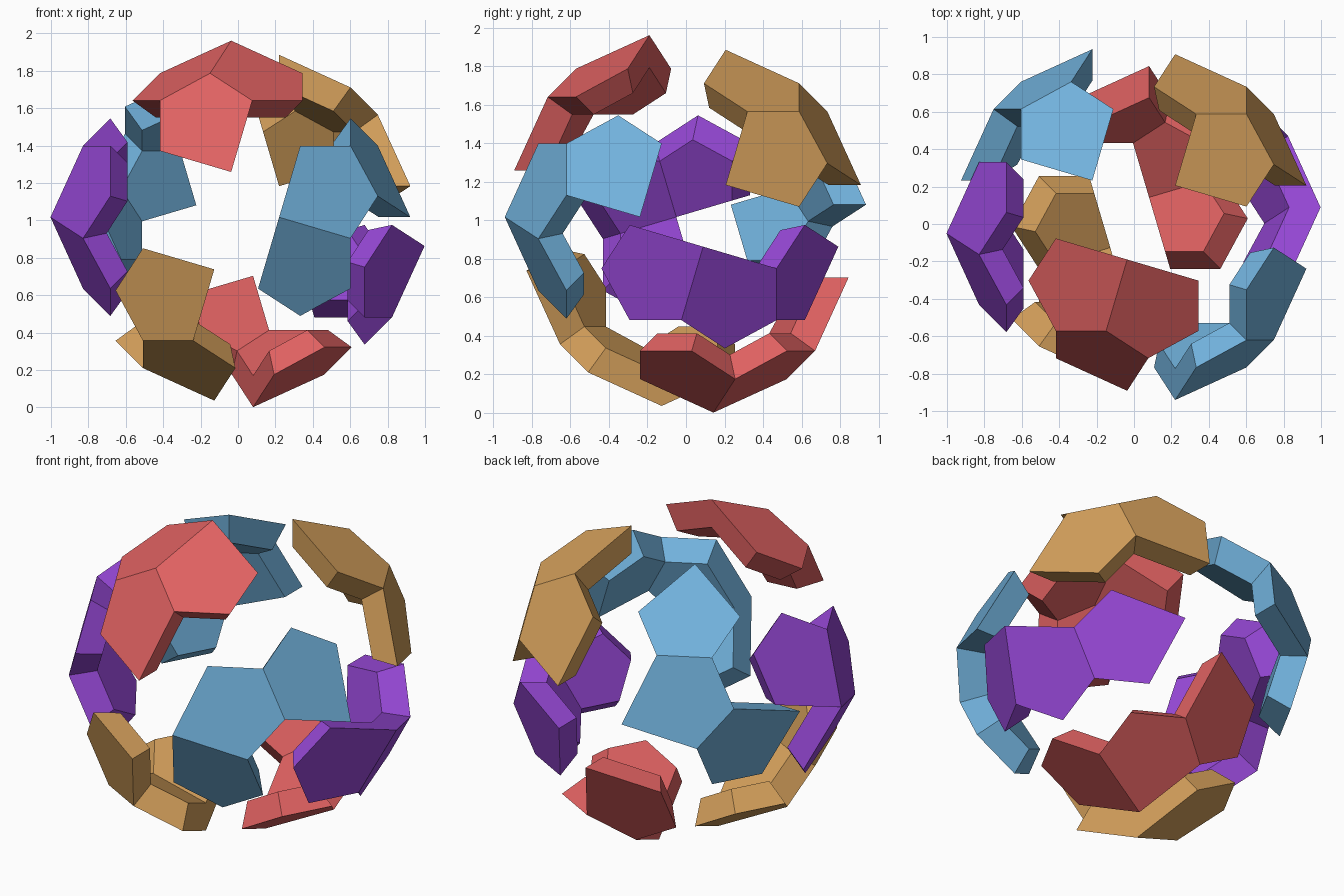
import bpy, bmesh, math
from itertools import product
from mathutils import Vector

if "Cube" in bpy.data.objects:
    bpy.data.objects.remove(bpy.data.objects["Cube"])

T = 1.8392868          # tribonacci constant, fixes the pentagon shape
SCALE = 0.1128         # size of the closed shell
SPREAD = 0.0585        # how far pieces move outwards
INNER = 0.76           # inner surface relative to outer
CENTRE = Vector((0.022, 0.008, 0.985))


def material(name, rgb):
    m = bpy.data.materials.new(name)
    m.diffuse_color = (*rgb, 1)
    m.use_nodes = True
    m.node_tree.nodes["Principled BSDF"].inputs["Base Color"].default_value = m.diffuse_color
    return m


RED = material("red", (0.74, 0.12, 0.12))
BLUE = material("sky blue", (0.165, 0.44, 0.71))
PURPLE = material("purple", (0.31, 0.065, 0.68))
TAN = material("tan", (0.66, 0.35, 0.105))

# Corner points of the 24-sided shell
corners = [Vector(s) * T**2 for s in product((1, -1), repeat=3)]
for a in range(3):
    for sign in (1, -1):
        v = Vector((0, 0, 0))
        v[a] = sign * T**3
        corners.append(v)
    for s in product((1, -1), repeat=3):
        odd = s.count(-1) % 2
        v = Vector((0, 0, 0))
        v[a] = 2 * T + 1
        v[(a + 1) % 3] = T * T if odd else 1
        v[(a + 2) % 3] = 1 if odd else T * T
        corners.append(Vector([v[i] * s[i] for i in range(3)]))


def normal(code):
    """Pentagon direction from a code such as 'z+-+': main axis, octant."""
    a = "xyz".index(code[0])
    s = [1 if c == "+" else -1 for c in code[1:]]
    odd = s.count(-1) % 2
    n = [0, 0, 0]
    n[a] = T
    n[(a + 2) % 3] = 1 if odd else 1 / T
    n[(a + 1) % 3] = 1 / T if odd else 1
    return Vector([n[i] * s[i] for i in range(3)])


def pentagon(n):
    """Indices of the five corners on a face, anticlockwise from outside."""
    best = max(c.dot(n) for c in corners)
    ids = [i for i, c in enumerate(corners) if c.dot(n) > best - 0.02]
    u = n.orthogonal().normalized()
    w = n.normalized().cross(u)
    return sorted(ids, key=lambda i: math.atan2(corners[i].dot(w), corners[i].dot(u)))


def piece(name, mat, codes, nudge=(0, 0, 0)):
    normals = [normal(c) for c in codes.split()]
    faces = [pentagon(n) for n in normals]
    shift = CENTRE + sum(normals, Vector()) * SPREAD + Vector(nudge)
    bm = bmesh.new()
    used = sorted({i for f in faces for i in f})
    outer = {i: bm.verts.new(corners[i] * SCALE + shift) for i in used}
    inner = {i: bm.verts.new(corners[i] * SCALE * INNER + shift) for i in used}
    edges = {(f[k], f[(k + 1) % 5]) for f in faces for k in range(5)}
    for f in faces:
        bm.faces.new([outer[i] for i in f])
        bm.faces.new([inner[i] for i in reversed(f)])
    # Walls around the open border
    for i, j in edges:
        if (j, i) not in edges:
            bm.faces.new((outer[j], outer[i], inner[i], inner[j]))
    bmesh.ops.recalc_face_normals(bm, faces=bm.faces)
    mesh = bpy.data.meshes.new(name)
    bm.to_mesh(mesh)
    bm.free()
    mesh.materials.append(mat)
    bpy.context.collection.objects.link(bpy.data.objects.new(name, mesh))


# Eight shell pieces of three pentagons each
piece("top_front_piece", RED, "z+-+ z--+ y--+")
piece("bottom_back_piece", RED, "z++- z+-- y-+-", (0, 0, -0.008))
piece("front_right_piece", BLUE, "y+-+ y+-- x+-+")
piece("back_left_piece", BLUE, "z-++ y-++ x-+-", (-0.047, 0, -0.012))
piece("left_piece", PURPLE, "x-++ x--+ x---")
piece("right_piece", PURPLE, "x++- x+-- y++-")
piece("top_back_piece", TAN, "z+++ y+++ x+++")
piece("bottom_front_piece", TAN, "y--- z--- z-+-")
